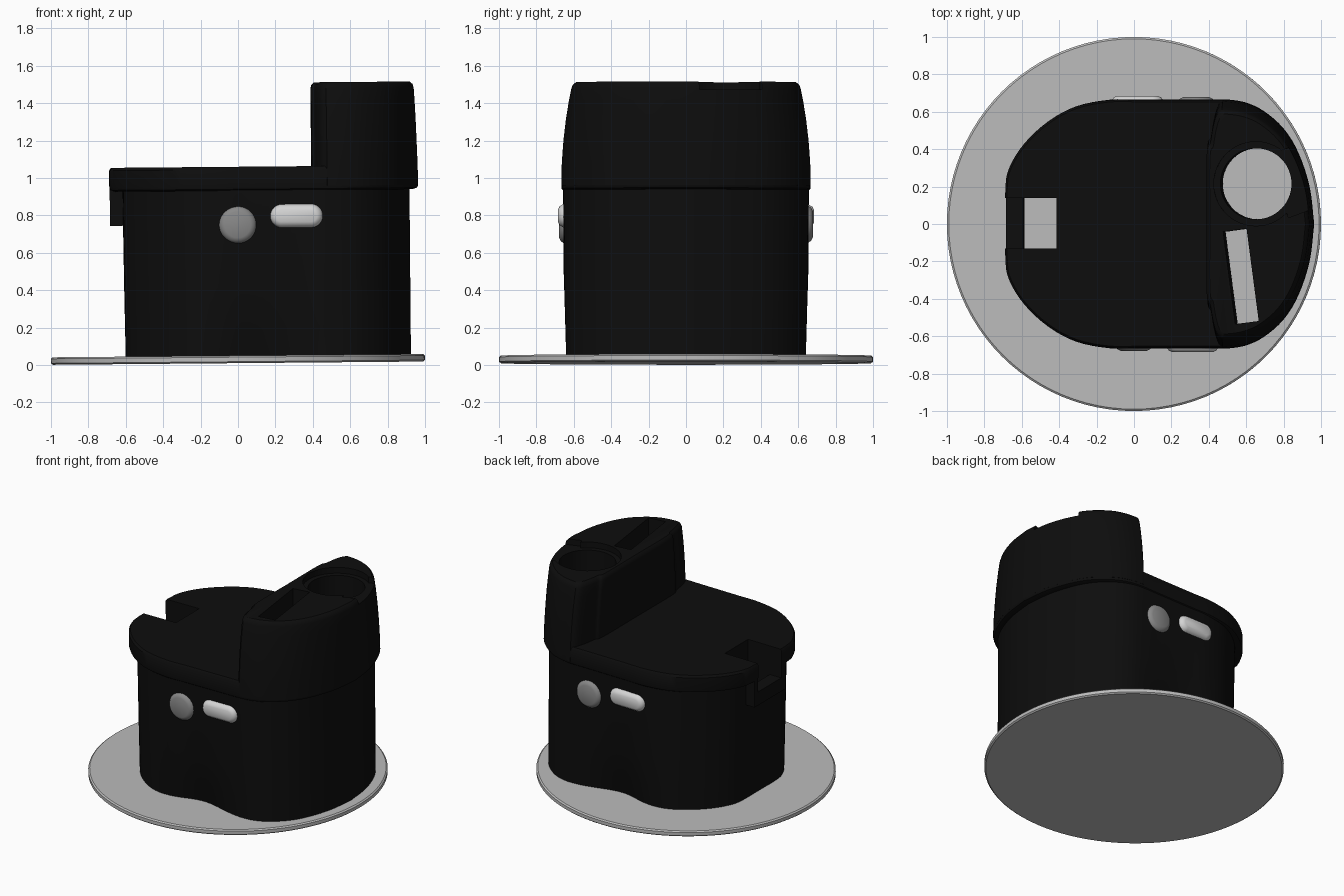
import bpy, bmesh, math
from mathutils import Vector

if "Cube" in bpy.data.objects:
    bpy.data.objects.remove(bpy.data.objects["Cube"])

TILT = math.radians(-0.5)   # the whole model leans very slightly


def material(name, r, g, b):
    m = bpy.data.materials.new(name)
    m.diffuse_color = (r, g, b, 1)
    m.use_nodes = True
    m.node_tree.nodes["Principled BSDF"].inputs["Base Color"].default_value = m.diffuse_color
    return m


BLACK = material("black casing", 0.004, 0.004, 0.004)
GREY = material("light grey plate", 0.5, 0.5, 0.5)
MID = material("mid grey button", 0.25, 0.25, 0.25)
PALE = material("pale grey button", 0.66, 0.66, 0.66)


def smooth_curve(pts, n=4):
    """Catmull-Rom curve through an open list of 2D points."""
    p = [Vector(q) for q in pts]
    p = [2 * p[0] - p[1]] + p + [2 * p[-1] - p[-2]]
    out = []
    for i in range(1, len(p) - 2):
        a, b, c, d = p[i - 1:i + 3]
        for k in range(n):
            t = k / n
            out.append(0.5 * (2 * b + (c - a) * t + (2 * a - 5 * b + 4 * c - d) * t * t
                              + (3 * b - a - 3 * c + d) * t ** 3))
    return out + [p[-2]]


def mirrored(half):
    """Close a half outline (y >= 0) by mirroring it across y = 0."""
    half = [(q[0], q[1]) for q in half]
    return half + [(x, -y) for x, y in reversed(half) if y > 1e-4]


def loft(name, rings, mat):
    """Skin a stack of equal-length rings and cap both ends."""
    bm = bmesh.new()
    vs = [[bm.verts.new(p) for p in r] for r in rings]
    n = len(vs[0])
    for a, b in zip(vs, vs[1:]):
        for i in range(n):
            j = (i + 1) % n
            bm.faces.new((a[i], a[j], b[j], b[i]))
    bm.faces.new(vs[0][::-1])
    bm.faces.new(vs[-1])
    bmesh.ops.recalc_face_normals(bm, faces=bm.faces)
    me = bpy.data.meshes.new(name)
    bm.to_mesh(me)
    bm.free()
    ob = bpy.data.objects.new(name, me)
    bpy.context.collection.objects.link(ob)
    if mat:
        me.materials.append(mat)
    return ob


def fit(outline, x0, x1, hy, z):
    """Stretch an outline to x0..x1 and half width hy at height z."""
    xs = [p[0] for p in outline]
    lo, hi = min(xs), max(xs)
    top = max(p[1] for p in outline)
    return [(x0 + (x - lo) / (hi - lo) * (x1 - x0), y / top * hy, z) for x, y in outline]


def prism(name, pts, z0, z1, mat=None):
    return loft(name, [[(x, y, z) for x, y in pts] for z in (z0, z1)], mat)


def rect(cx, cy, w, d, angle=0):
    c, s = math.cos(angle), math.sin(angle)
    return [(cx + x * c - y * s, cy + x * s + y * c)
            for x, y in ((-w / 2, -d / 2), (w / 2, -d / 2), (w / 2, d / 2), (-w / 2, d / 2))]


def circle(cx, cy, r, n=64):
    return [(cx + r * math.cos(2 * math.pi * i / n), cy + r * math.sin(2 * math.pi * i / n))
            for i in range(n)]


# base plate with softened rim
loft("base_plate", [[(x, y, z) for x, y in circle(0, 0, r, 96)]
                    for r, z in ((0.99, 0.01), (1.0, 0.018), (1.0, 0.042), (0.99, 0.05))], GREY)

# casing outlines
outer = [(0.5, 0.665), (0.6, 0.65), (0.7, 0.605), (0.81, 0.51), (0.89, 0.38),
         (0.95, 0.2), (0.975, 0)]
left = [(-0.68, 0.0), (-0.68, 0.19), (-0.66, 0.3), (-0.58, 0.43), (-0.45, 0.55), (-0.3, 0.63),
        (-0.12, 0.665), (0.04, 0.665), (0.2, 0.665), (0.35, 0.665)]
full = mirrored(smooth_curve(left + outer))
tower_plan = mirrored(smooth_curve([(0.40, 0), (0.40, 0.4), (0.42, 0.47), (0.435, 0.56),
                                    (0.455, 0.63), (0.48, 0.66)] + outer))


# main body, gently pinched towards its foot
def body_ring(z, x0, hy, pinch):
    return [(x, y * (1 - pinch * math.exp(-((x - 0.12) / 0.22) ** 2)), zz)
            for x, y, zz in fit(full, x0, 0.925, hy, z)]


body = loft("body", [body_ring(0.045, -0.60, 0.648, 0.12), body_ring(0.2, -0.602, 0.65, 0.06),
                     body_ring(0.42, -0.605, 0.653, 0), body_ring(0.95, -0.61, 0.658, 0)], BLACK)

# lid
lid = loft("lid", [fit(full, x0, x1, hy, z) for x0, x1, hy, z in (
    (-0.65, 0.94, 0.655, 0.932), (-0.675, 0.965, 0.664, 0.94), (-0.68, 0.972, 0.667, 0.955),
    (-0.68, 0.968, 0.665, 1.045), (-0.67, 0.96, 0.655, 1.06))], BLACK)

# raised tower with bowed sides and rounded top
tower = loft("tower", [fit(tower_plan, 0.40, x1, hy, z) for x1, hy, z in (
    (0.972, 0.667, 0.955), (0.969, 0.664, 1.08), (0.965, 0.655, 1.2), (0.961, 0.642, 1.31),
    (0.956, 0.626, 1.41), (0.952, 0.613, 1.475))]
    + [fit(tower_plan, 0.405, 0.946, 0.605, 1.495), fit(tower_plan, 0.418, 0.93, 0.588, 1.508)],
    BLACK)

# spout on the left wall
spout = prism("spout", rect(-0.613, 0, 0.13, 0.36), 0.75, 1.045, BLACK)

# openings: notch, its shaft, round well, slanted slot, scoop beside the well
cutters = [
    prism("notch_cutter", rect(-0.603, 0.005, 0.394, 0.27), 0.85, 1.3),
    prism("notch_shaft_cutter", rect(-0.495, 0.005, 0.18, 0.27), 0.03, 0.9),
    prism("well_cutter", circle(0.665, 0.215, 0.19), 0.03, 2),
    prism("well_rim_cutter", circle(0.665, 0.215, 0.225), 1.465, 2),
    prism("slot_cutter", rect(0.585, -0.28, 0.126, 0.498, math.radians(7.5)), 0.03, 2),
    prism("scoop_cutter", rect(0.92, 0.25, 0.3, 0.35, math.radians(20)), 1.465, 2),
]
for ob in (body, lid, tower, spout):
    for c in cutters:
        m = ob.modifiers.new(c.name, 'BOOLEAN')
        m.operation, m.solver, m.object = 'DIFFERENCE', 'EXACT', c
    bpy.context.view_layer.update()
    dg = bpy.context.evaluated_depsgraph_get()
    cut = bpy.data.meshes.new_from_object(ob.evaluated_get(dg))
    ob.modifiers.clear()
    ob.data = cut
    ob.data.materials.clear()
    ob.data.materials.append(BLACK)
for c in cutters:
    bpy.data.objects.remove(c)


# buttons: pill outline pushed out along y
def button(name, cx, cz, w, h, y_in, y_out, mat):
    r, span = h / 2, (w - h) / 2
    rings = []
    for inset, t in ((0, 0), (0, 0.55), (0.012, 0.85), (0.03, 1.0)):
        y = y_in + (y_out - y_in) * t
        ring = []
        for i in range(48):
            a = 2 * math.pi * (i + 0.5) / 48
            ring.append((cx + math.copysign(span, math.cos(a)) + (r - inset) * math.cos(a), y,
                         cz + (r - inset) * math.sin(a)))
        rings.append(ring)
    loft(name, rings, mat)


for side, s in (("front", -1), ("back", 1)):
    def flip(x):
        return x if s < 0 else 0.345 - x
    button(side + "_round_button", flip(0.005), 0.75, 0.2, 0.2, 0.62 * s, 0.678 * s, MID)
    button(side + "_long_button", flip(0.32), 0.795, 0.28, 0.125, 0.62 * s, 0.685 * s, PALE)

# smooth shading and overall lean
for ob in list(bpy.context.scene.objects):
    bpy.ops.object.select_all(action='DESELECT')
    ob.select_set(True)
    bpy.context.view_layer.objects.active = ob
    bpy.ops.object.shade_smooth_by_angle(angle=math.radians(35))
    ob.rotation_euler = (0, TILT, 0)
